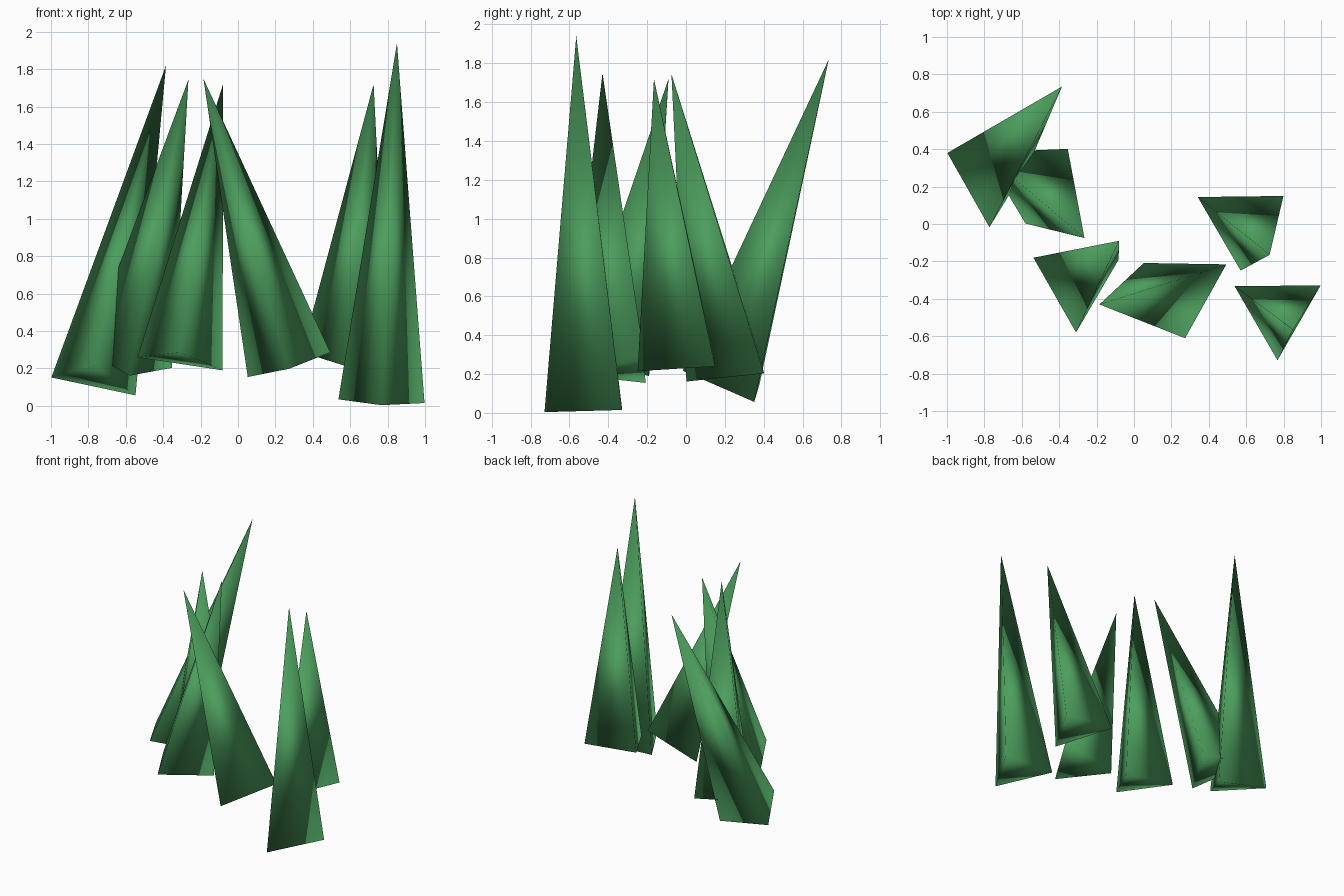
import bpy, bmesh, math
from mathutils import Matrix, Vector

if "Cube" in bpy.data.objects:
    bpy.data.objects.remove(bpy.data.objects["Cube"])

RADIUS = 0.266

green = bpy.data.materials.new("leaf green")
green.diffuse_color = (0.072, 0.34, 0.11, 1)
green.use_nodes = True
green.node_tree.nodes["Principled BSDF"].inputs["Base Color"].default_value = green.diffuse_color


def grass_blade(name, base, tip):
    """Three-sided cone leaning from its base centre to its tip."""
    base, tip = Vector(base), Vector(tip)
    length = (tip - base).length
    lean = (tip - base).normalized()
    rx = math.atan2(-lean.y, lean.z)
    ry = math.asin(lean.x)
    # one base corner points to the front, then the blade is leaned
    matrix = (Matrix.Translation(base) @ Matrix.Rotation(rx, 4, 'X')
              @ Matrix.Rotation(ry, 4, 'Y') @ Matrix.Rotation(math.pi, 4, 'Z')
              @ Matrix.Translation((0, 0, length / 2)))
    bm = bmesh.new()
    bmesh.ops.create_cone(bm, cap_ends=True, segments=3, radius1=RADIUS,
                          radius2=0, depth=length)
    bmesh.ops.remove_doubles(bm, verts=bm.verts, dist=0.0001)
    # turn the front corner exactly forward, whatever the start angle
    corner = min(bm.verts, key=lambda v: v.co.z * 10 - v.co.y).co
    spin = math.pi / 2 - math.atan2(corner.y, corner.x)
    bm.transform(matrix @ Matrix.Rotation(spin, 4, 'Z'))
    bmesh.ops.recalc_face_normals(bm, faces=bm.faces)
    # soft sides, flat underside
    for f in bm.faces:
        f.smooth = f.normal.dot(lean) > -0.5
    mesh = bpy.data.meshes.new(name)
    bm.to_mesh(mesh)
    bm.free()
    mesh.materials.append(green)
    bpy.context.collection.objects.link(bpy.data.objects.new(name, mesh))


# base centre and tip of each blade
grass_blade("blade_right_front", (0.767, -0.463, 0.018), (0.85, -0.565, 1.94))
grass_blade("blade_right_back", (0.57, 0.015, 0.247), (0.725, -0.165, 1.72))
grass_blade("blade_middle", (0.273, -0.345, 0.213), (-0.185, -0.43, 1.75))
grass_blade("blade_left_front", (-0.31, -0.317, 0.245), (-0.08, -0.09, 1.72))
grass_blade("blade_left_back", (-0.773, 0.238, 0.142), (-0.385, 0.735, 1.82))
grass_blade("blade_left_inner", (-0.58, 0.262, 0.219), (-0.265, -0.075, 1.745))
